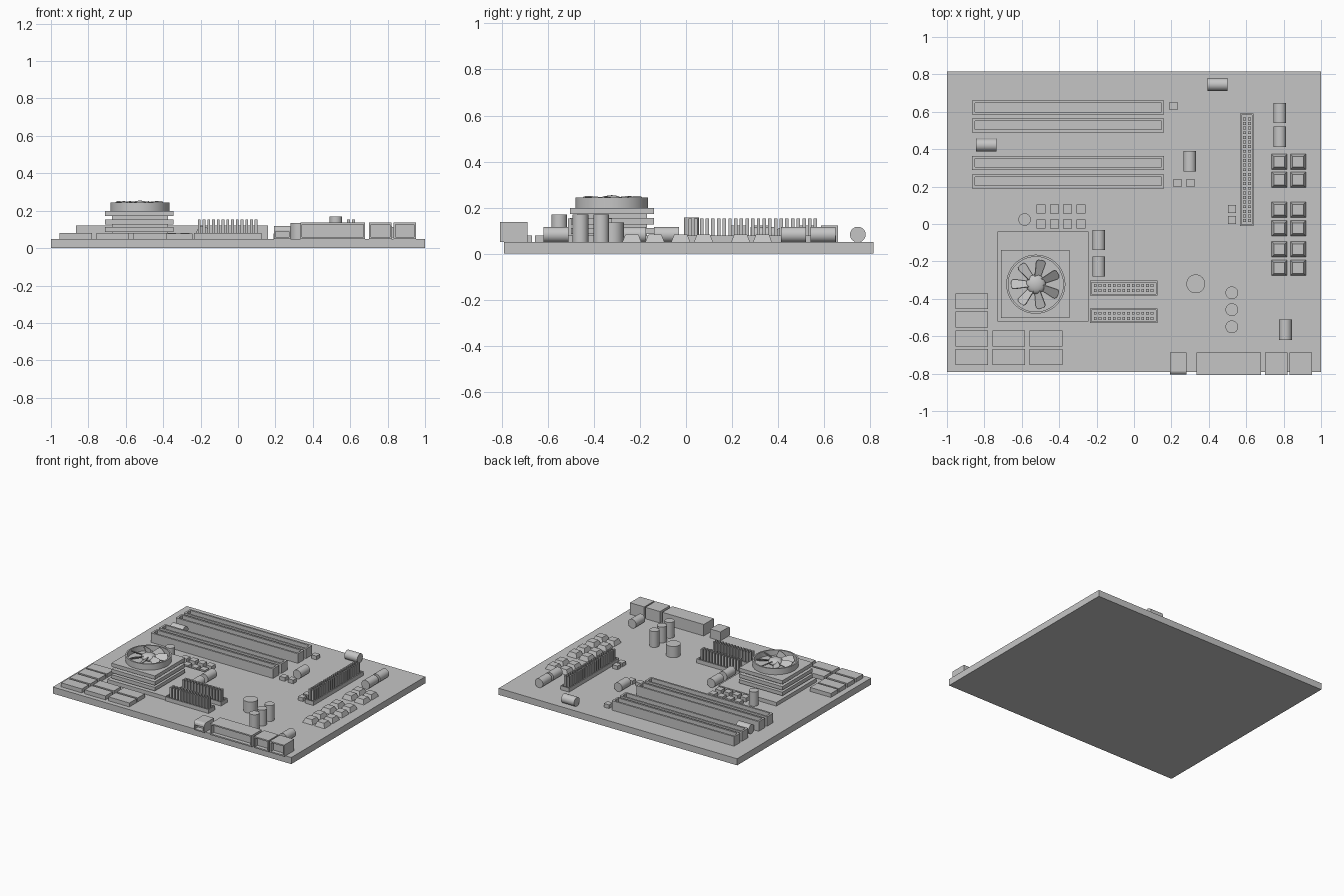
import bpy, bmesh, math
from mathutils import Matrix, Vector

cube = bpy.data.objects.get("Cube")
if cube:
    bpy.data.objects.remove(cube, do_unlink=True)

grey = bpy.data.materials.new("plain_grey")
grey.use_nodes = True
grey.diffuse_color = (0.56, 0.56, 0.56, 1)
grey.node_tree.nodes["Principled BSDF"].inputs["Base Color"].default_value = (0.56, 0.56, 0.56, 1)

TOP = 0.05      # upper surface of the board
SINK = 0.004    # overlap of parts into the board


def finish(name, bm, smooth=False):
    mesh = bpy.data.meshes.new(name)
    bmesh.ops.recalc_face_normals(bm, faces=bm.faces)
    bm.to_mesh(mesh)
    bm.free()
    mesh.materials.append(grey)
    obj = bpy.data.objects.new(name, mesh)
    bpy.context.collection.objects.link(obj)
    if smooth:
        bpy.ops.object.select_all(action='DESELECT')
        obj.select_set(True)
        bpy.context.view_layer.objects.active = obj
        bpy.ops.object.shade_smooth_by_angle(angle=math.radians(35))
    return obj


def add_box(bm, x, y, z, taper=1.0):
    """Box from (min, max) ranges; the top can be narrowed."""
    size = Vector((x[1] - x[0], y[1] - y[0], z[1] - z[0]))
    mid = Vector((sum(x) / 2, sum(y) / 2, sum(z) / 2))
    verts = bmesh.ops.create_cube(bm, size=1)["verts"]
    for v in verts:
        k = taper if v.co.z > 0 else 1.0
        v.co = mid + Vector((v.co.x * size.x * k, v.co.y * size.y * k, v.co.z * size.z))
    return verts


def box(name, x, y, z, taper=1.0):
    bm = bmesh.new()
    add_box(bm, x, y, z, taper)
    return finish(name, bm)


def chip(name, x, y, w, d, top, taper=1.0):
    return box(name, (x - w / 2, x + w / 2), (y - d / 2, y + d / 2), (TOP - SINK, top), taper)


def recessed_box(name, x, y, z, direction, margin, depth, bevel=0.0):
    """Box with a sunken pocket in the side that faces the direction."""
    bm = bmesh.new()
    add_box(bm, x, y, z)
    direction = Vector(direction)
    if bevel:
        edges = [e for e in bm.edges if all(v.co.z > z[1] - 0.001 and v.co.y < y[0] + 0.001 for v in e.verts)]
        bmesh.ops.bevel(bm, geom=edges, offset=bevel, segments=3, profile=0.5, affect='EDGES')
    bm.normal_update()
    face = max(bm.faces, key=lambda f: f.normal.dot(direction))
    bmesh.ops.inset_region(bm, faces=[face], thickness=margin)
    rim = bmesh.ops.extrude_discrete_faces(bm, faces=[face])["faces"]
    bmesh.ops.translate(bm, verts=rim[0].verts, vec=-direction * depth)
    return finish(name, bm)


def cylinder(name, x, y, z, radius, length, axis='Z'):
    bm = bmesh.new()
    turn = {'X': Matrix.Rotation(math.pi / 2, 4, 'Y'),
            'Y': Matrix.Rotation(math.pi / 2, 4, 'X'), 'Z': Matrix()}[axis]
    bmesh.ops.create_cone(bm, cap_ends=True, segments=32, radius1=radius, radius2=radius,
                          depth=length, matrix=Matrix.Translation((x, y, z)) @ turn)
    return finish(name, bm, True)


# Board
box("board", (-1, 1), (-0.79, 0.815), (0, TOP))

# Long memory slots with a groove along the top
for i, y in enumerate((0.623, 0.527, 0.327, 0.228)):
    recessed_box(f"memory_slot_{i + 1}", (-0.865, 0.16), (y - 0.037, y + 0.037),
                 (TOP - SINK, 0.122), (0, 0, 1), 0.02, 0.05)


# Pin headers: a shallow tray with two rows of square pins
def header(name, x, y, count, along_x):
    recessed_box(name + "_tray", x, y, (TOP - SINK, 0.08), (0, 0, 1), 0.012, 0.015)
    bm = bmesh.new()
    long, short = (x, y) if along_x else (y, x)
    start, end, mid, h = long[0] + 0.028, long[1] - 0.028, sum(short) / 2, 0.0075
    for i in range(count):
        a = start + (end - start) * i / (count - 1)
        for b in (mid - 0.0135, mid + 0.0135):
            px, py = (a, b) if along_x else (b, a)
            add_box(bm, (px - h, px + h), (py - h, py + h), (TOP, 0.152))
    finish(name + "_pins", bm)


header("front_header", (-0.235, 0.125), (-0.53, -0.452), 13, True)
header("rear_header", (-0.235, 0.125), (-0.382, -0.303), 13, True)
header("power_header", (0.567, 0.64), (-0.01, 0.59), 23, False)

# Processor socket and stacked cooling plates
box("socket", (-0.73, -0.243), (-0.522, -0.04), (TOP - SINK, 0.078))
box("cooler_core", (-0.675, -0.375), (-0.47, -0.17), (0.07, 0.19))
for i, z in enumerate((0.085, 0.127, 0.172)):
    box(f"cooler_plate_{i + 1}", (-0.71, -0.345), (-0.503, -0.14), (z, z + 0.027))

# Fan: shroud ring, hub and tilted blades
FX, FY = -0.525, -0.322
bm = bmesh.new()
profile = ((0, 0.198), (0.158, 0.198), (0.158, 0.245), (0.147, 0.245), (0.147, 0.205), (0, 0.205))
verts = [bm.verts.new((FX + r, FY, z)) for r, z in profile]
edges = [bm.edges.new(pair) for pair in zip(verts, verts[1:])]
bmesh.ops.spin(bm, geom=verts + edges, cent=(FX, FY, 0), axis=(0, 0, 1), angle=math.tau, steps=48)
bmesh.ops.remove_doubles(bm, verts=bm.verts, dist=0.0005)
finish("fan_ring", bm, True)

bm = bmesh.new()
bmesh.ops.create_uvsphere(bm, u_segments=24, v_segments=12, radius=0.052,
                          matrix=Matrix.Translation((FX, FY, 0.228)) @ Matrix.Diagonal((1, 1, 0.5, 1)))
finish("fan_hub", bm, True)

bm = bmesh.new()
for i in range(7):
    blade = add_box(bm, (0.035, 0.132), (-0.5, 0.5), (-0.003, 0.003))
    for v in blade:
        v.co.y *= 0.035 if v.co.x < 0.08 else 0.066
    for e in {e for v in blade for e in v.link_edges}:
        e.smooth = False
    corners = [e for e in {e for v in blade for e in v.link_edges}
               if abs(e.verts[0].co.z - e.verts[1].co.z) > 0.004 and e.verts[0].co.x > 0.1]
    new = bmesh.ops.bevel(bm, geom=corners, offset=0.02, segments=3, profile=0.5, affect='EDGES')
    shape = {v for v in blade if v.is_valid} | set(new["verts"])
    place = (Matrix.Translation((FX, FY, 0.232)) @ Matrix.Rotation(math.tau * i / 7 + 0.45, 4, 'Z')
             @ Matrix.Rotation(math.radians(35), 4, 'X'))
    bmesh.ops.transform(bm, matrix=place, verts=list(shape))
finish("fan_blades", bm)

# Flat chips in the front right corner
for col, x in enumerate((-0.868, -0.67, -0.47)):
    for row, y in enumerate((-0.712, -0.612, -0.51, -0.413)):
        if col == 0 or row < 2:
            chip(f"flat_chip_{col + 1}_{row + 1}", x, y, 0.175, 0.085, 0.08)

# Tiny chips
for i in range(4):
    for j in range(2):
        chip(f"tiny_chip_{i + 1}_{j + 1}", -0.496 + 0.0705 * i, 0.08 * j, 0.048, 0.048, 0.08)
for i, (x, y) in enumerate(((0.21, 0.63), (0.232, 0.22), (0.302, 0.22), (0.524, 0.08), (0.524, 0.022))):
    chip(f"loose_chip_{i + 1}", x, y, 0.043, 0.043, 0.078)

# Tapered coils along the left side
for i, y in enumerate((0.332, 0.237, 0.076, -0.023, -0.135, -0.235)):
    for j, x in enumerate((0.777, 0.877)):
        chip(f"coil_{i + 1}_{j + 1}", x, y, 0.086, 0.086, 0.083, 0.66)

# Capacitors lying on the board
for i, (x, y) in enumerate(((0.447, 0.746), (-0.79, 0.422))):
    cylinder(f"lying_capacitor_across_{i + 1}", x, y, 0.083, 0.034, 0.108, 'X')
for i, (x, y) in enumerate(((0.78, 0.594), (0.78, 0.467), (0.298, 0.335),
                            (-0.188, -0.085), (-0.188, -0.227), (0.81, -0.565))):
    cylinder(f"lying_capacitor_along_{i + 1}", x, y, 0.083, 0.034, 0.108, 'Y')

# Standing capacitors
for i, (x, y, r, top) in enumerate(((0.33, -0.32, 0.05, 0.135), (0.523, -0.368, 0.034, 0.17),
                                    (0.523, -0.458, 0.034, 0.17), (0.523, -0.55, 0.034, 0.17),
                                    (-0.585, 0.024, 0.033, 0.158))):
    cylinder(f"standing_capacitor_{i + 1}", x, y, (TOP - SINK + top) / 2, r, top - TOP + SINK)

# Front edge ports
recessed_box("small_port", (0.193, 0.28), (-0.805, -0.688), (TOP, 0.118), (0, -1, 0), 0.012, 0.04, 0.02)
for name, x in (("wide_port", (0.333, 0.68)), ("inner_port", (0.7, 0.822)), ("outer_port", (0.832, 0.952))):
    recessed_box(name, x, (-0.808, -0.688), (TOP, 0.137), (0, -1, 0), 0.014, 0.03)
